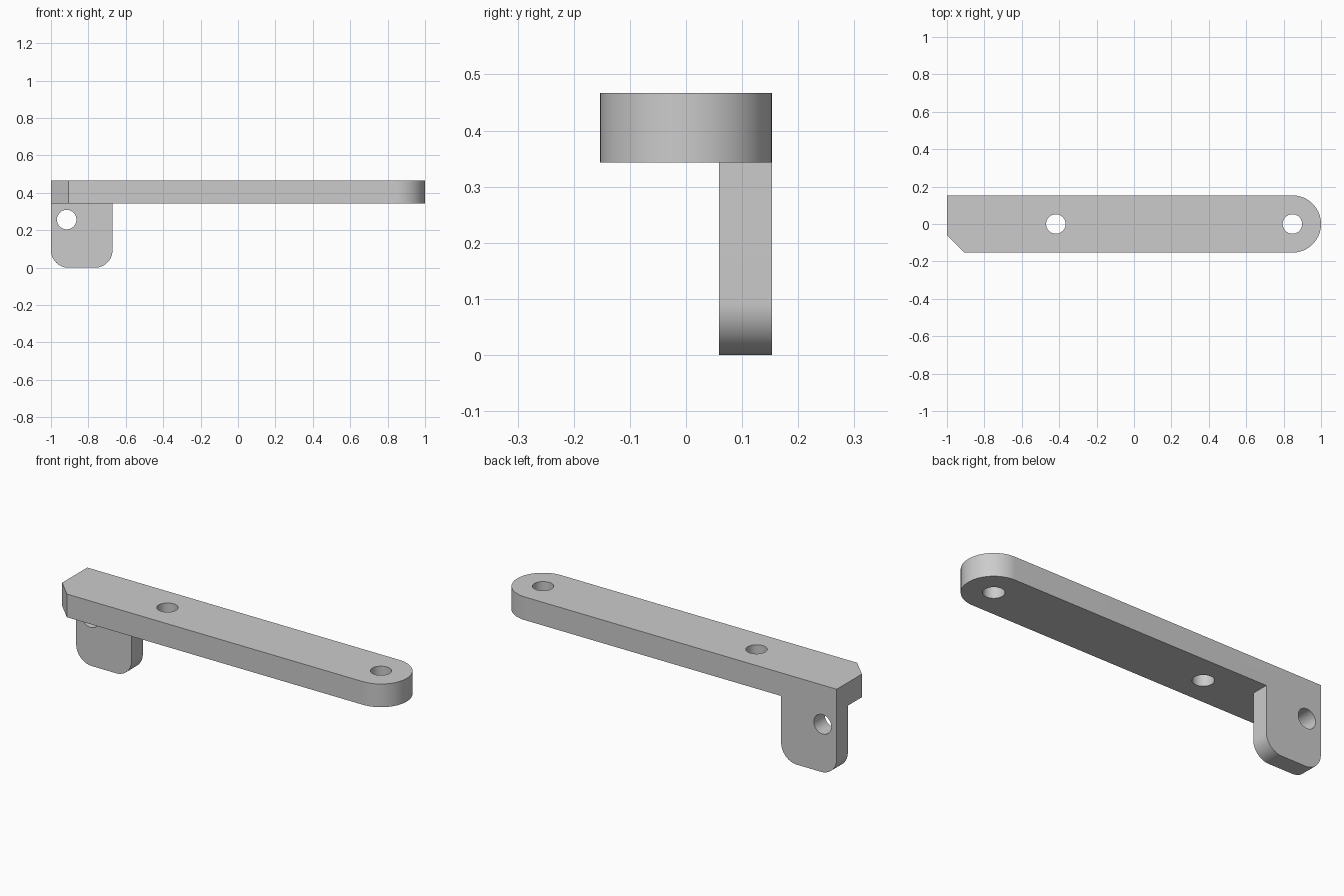
import bpy, bmesh
from math import cos, sin, pi
from mathutils import Matrix, Vector

cube = bpy.data.objects.get("Cube")
if cube:
    bpy.data.objects.remove(cube, do_unlink=True)

HALF = 0.153              # half the arm width
BOTTOM, TOP = 0.343, 0.467
TAB_FRONT, TAB_RIGHT, CORNER = 0.059, -0.671, 0.093
HOLE = 0.052

grey = bpy.data.materials.new("plain grey")
grey.use_nodes = True
colour = (0.6, 0.6, 0.6, 1)
grey.diffuse_color = colour
grey.node_tree.nodes["Principled BSDF"].inputs["Base Color"].default_value = colour


def arc(cx, cy, radius, start, end, steps):
    angles = [start + (end - start) * i / steps for i in range(steps + 1)]
    return [(cx + radius * cos(a), cy + radius * sin(a)) for a in angles]


def prism(name, points, depth):
    """Extrude a closed outline of 3D points along depth."""
    bm = bmesh.new()
    face = bm.faces.new([bm.verts.new(p) for p in points])
    moved = bmesh.ops.extrude_face_region(bm, geom=[face])["geom"]
    verts = [v for v in moved if isinstance(v, bmesh.types.BMVert)]
    bmesh.ops.translate(bm, verts=verts, vec=depth)
    bmesh.ops.recalc_face_normals(bm, faces=bm.faces)
    return add_object(name, bm)


def add_object(name, bm):
    mesh = bpy.data.meshes.new(name)
    bm.to_mesh(mesh)
    bm.free()
    obj = bpy.data.objects.new(name, mesh)
    bpy.context.collection.objects.link(obj)
    mesh.materials.append(grey)
    return obj


def hole_cutter(name, location, axis):
    bm = bmesh.new()
    turn = Vector((0, 0, 1)).rotation_difference(Vector(axis)).to_matrix().to_4x4()
    bmesh.ops.create_cone(bm, cap_ends=True, segments=64, radius1=HOLE,
                          radius2=HOLE, depth=0.3,
                          matrix=Matrix.Translation(location) @ turn)
    cutter = add_object(name, bm)
    cutter.hide_render = True
    return cutter


def combine(target, other, operation):
    mod = target.modifiers.new(other.name, 'BOOLEAN')
    mod.operation, mod.object, mod.solver = operation, other, 'EXACT'
    bpy.context.view_layer.objects.active = target
    bpy.ops.object.modifier_apply(modifier=mod.name)
    bpy.data.objects.remove(other, do_unlink=True)


# Arm with one round end and one chamfered corner
outline = [(-1, HALF), (-1, -0.06), (-0.907, -HALF)]
outline += arc(1 - HALF, 0, HALF, -pi / 2, pi / 2, 48)
bracket = prism("bracket", [(x, y, BOTTOM) for x, y in outline], (0, 0, TOP - BOTTOM))

# Hanging tab with rounded lower corners, rooted inside the arm
root = (BOTTOM + TOP) / 2
outline = [(TAB_RIGHT, root), (-1, root)]
outline += arc(-1 + CORNER, CORNER, CORNER, pi, 1.5 * pi, 20)
outline += arc(TAB_RIGHT - CORNER, CORNER, CORNER, 1.5 * pi, 2 * pi, 20)
tab = prism("tab", [(x, TAB_FRONT, z) for x, z in outline], (0, HALF - TAB_FRONT, 0))
combine(bracket, tab, 'UNION')

# Two holes down through the arm, one through the tab
for name, place, axis in (
        ("middle_hole", (-0.418, 0, 0.4), (0, 0, 1)),
        ("end_hole", (1 - HALF, 0, 0.4), (0, 0, 1)),
        ("tab_hole", (-0.916, 0.1, 0.257), (0, 1, 0))):
    combine(bracket, hole_cutter(name, place, axis), 'DIFFERENCE')

# Smooth curves, crisp edges
bpy.ops.object.select_all(action='DESELECT')
bracket.select_set(True)
bpy.context.view_layer.objects.active = bracket
bpy.ops.object.shade_smooth_by_angle(angle=pi / 6)
